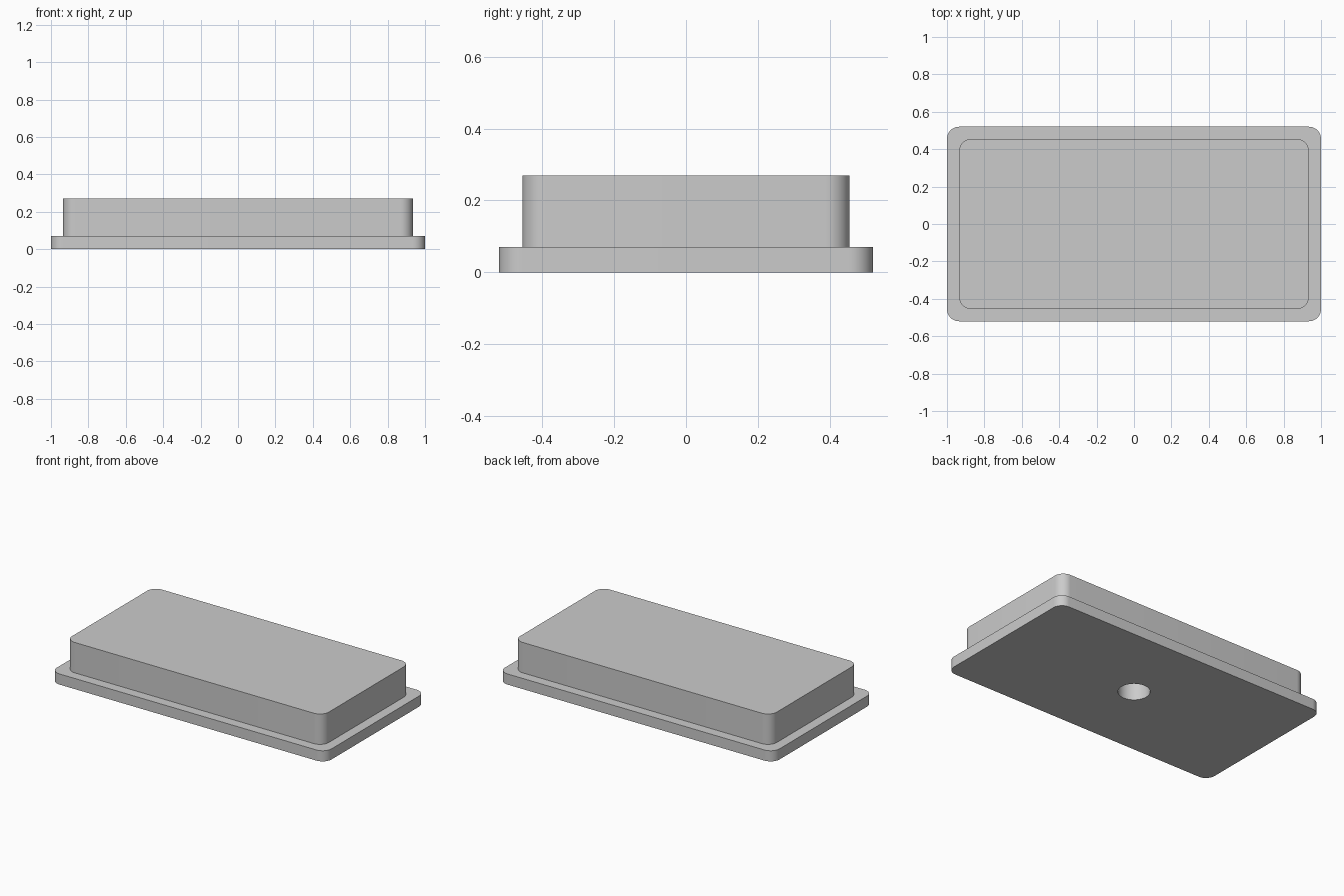
import bpy
import bmesh
from math import cos, sin, pi, radians

if "Cube" in bpy.data.objects:
    bpy.data.objects.remove(bpy.data.objects["Cube"], do_unlink=True)

STEPS = 12                    # segments per rounded corner
COUNT = 4 * (STEPS + 1)       # points in every outline


def rounded_rectangle(half_x, half_y, radius):
    points = []
    for corner, (sx, sy) in enumerate([(1, 1), (-1, 1), (-1, -1), (1, -1)]):
        for i in range(STEPS + 1):
            a = (corner + i / STEPS) * pi / 2
            points.append((sx * (half_x - radius) + radius * cos(a),
                           sy * (half_y - radius) + radius * sin(a)))
    return points


def circle(radius):
    angles = [2 * pi * (i + 0.5) / COUNT for i in range(COUNT)]
    return [(radius * cos(a), radius * sin(a)) for a in angles]


grey = bpy.data.materials.new("light grey")
grey.use_nodes = True
colour = (0.6, 0.6, 0.6, 1)
grey.diffuse_color = colour
grey.node_tree.nodes["Principled BSDF"].inputs["Base Color"].default_value = colour

# Outlines from the hole's blind end, out over the flange and up to the top
hole = circle(0.095)
flange = rounded_rectangle(1.0, 0.52, 0.065)
body = rounded_rectangle(0.935, 0.455, 0.065)
outlines = [(hole, 0.2), (hole, 0), (flange, 0), (flange, 0.07),
            (body, 0.07), (body, 0.27)]

bm = bmesh.new()
rings = [[bm.verts.new((x, y, z)) for x, y in pts] for pts, z in outlines]
for a, b in zip(rings, rings[1:]):
    for i in range(COUNT):
        j = (i + 1) % COUNT
        bm.faces.new((a[i], a[j], b[j], b[i]))
bm.faces.new(rings[-1])             # top
bm.faces.new(rings[0][::-1])        # blind end of the hole
bmesh.ops.recalc_face_normals(bm, faces=bm.faces)

mesh = bpy.data.meshes.new("flanged_block")
bm.to_mesh(mesh)
bm.free()
mesh.materials.append(grey)
block = bpy.data.objects.new("flanged_block", mesh)
bpy.context.collection.objects.link(block)

# Smooth corners and bore, sharp edges
bpy.ops.object.select_all(action='DESELECT')
block.select_set(True)
bpy.context.view_layer.objects.active = block
bpy.ops.object.shade_smooth_by_angle(angle=radians(30))
